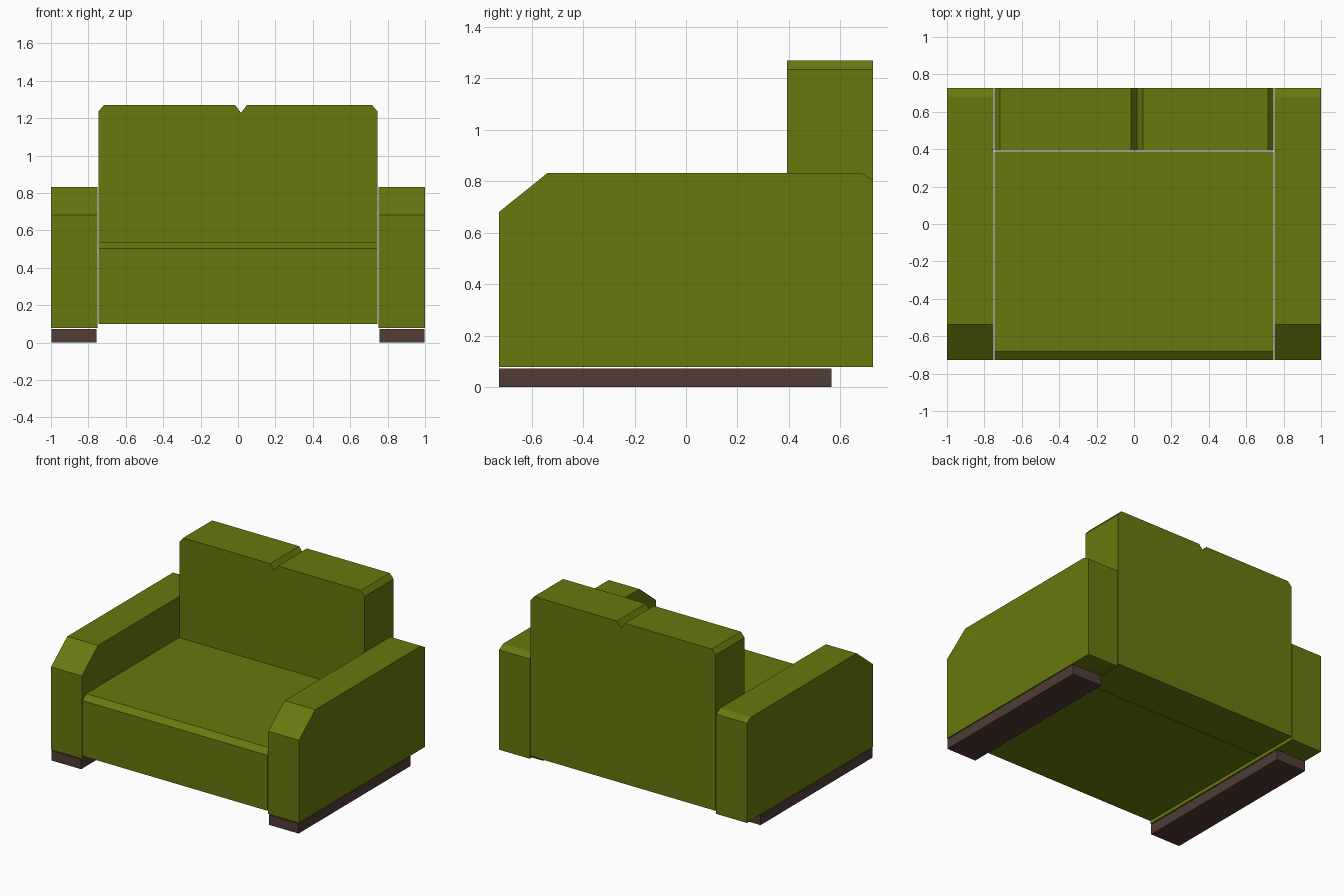
import bpy, bmesh
from mathutils import Vector

if "Cube" in bpy.data.objects:
    bpy.data.objects.remove(bpy.data.objects["Cube"])


def material(name, rgb):
    m = bpy.data.materials.new(name)
    m.diffuse_color = (*rgb, 1)
    m.use_nodes = True
    m.node_tree.nodes["Principled BSDF"].inputs["Base Color"].default_value = m.diffuse_color
    return m


olive = material("olive fabric", (0.138, 0.188, 0.0044))
brown = material("dark brown wood", (0.084, 0.045, 0.037))


def prism(name, profile, axis, start, end, mat):
    """Extrude a flat outline along x (outline is y,z) or y (outline is x,z)."""
    bm = bmesh.new()
    if axis == 'x':
        verts = [bm.verts.new((start, a, z)) for a, z in profile]
        move = Vector((end - start, 0, 0))
    else:
        verts = [bm.verts.new((a, start, z)) for a, z in profile]
        move = Vector((0, end - start, 0))
    face = bm.faces.new(verts)
    out = bmesh.ops.extrude_face_region(bm, geom=[face], use_keep_orig=True)
    bmesh.ops.translate(bm, vec=move,
                        verts=[v for v in out["geom"] if isinstance(v, bmesh.types.BMVert)])
    bmesh.ops.recalc_face_normals(bm, faces=bm.faces)
    mesh = bpy.data.meshes.new(name)
    bm.to_mesh(mesh)
    bm.free()
    mesh.materials.append(mat)
    obj = bpy.data.objects.new(name, mesh)
    bpy.context.collection.objects.link(obj)
    return obj


F, B = -0.726, 0.726  # front and back limits

# Armrests with sloped front, and the runner feet beneath them
arm = [(F, 0.078), (B, 0.078), (B, 0.805), (0.68, 0.832), (-0.538, 0.832), (F, 0.681)]
foot = [(F, 0), (0.565, 0), (0.565, 0.073), (F, 0.073)]
for side, s in (("left", -1), ("right", 1)):
    prism(side + "_armrest", arm, 'x', s * 0.752, s * 1.0, olive)
    prism(side + "_foot", foot, 'x', s * 0.757, s * 0.997, brown)

# Seat with chamfered front edge
seat = [(F, 0.099), (0.388, 0.099), (0.388, 0.537), (-0.682, 0.537), (F, 0.503)]
prism("seat", seat, 'x', -0.747, 0.747, olive)

# Backrest with clipped corners and a notch between the two cushions
back = [(-0.747, 0.099), (0.747, 0.099), (0.747, 1.235), (0.717, 1.27), (0.047, 1.27),
        (0.016, 1.228), (-0.015, 1.27), (-0.717, 1.27), (-0.747, 1.235)]
prism("backrest", back, 'y', 0.392, B, olive)
